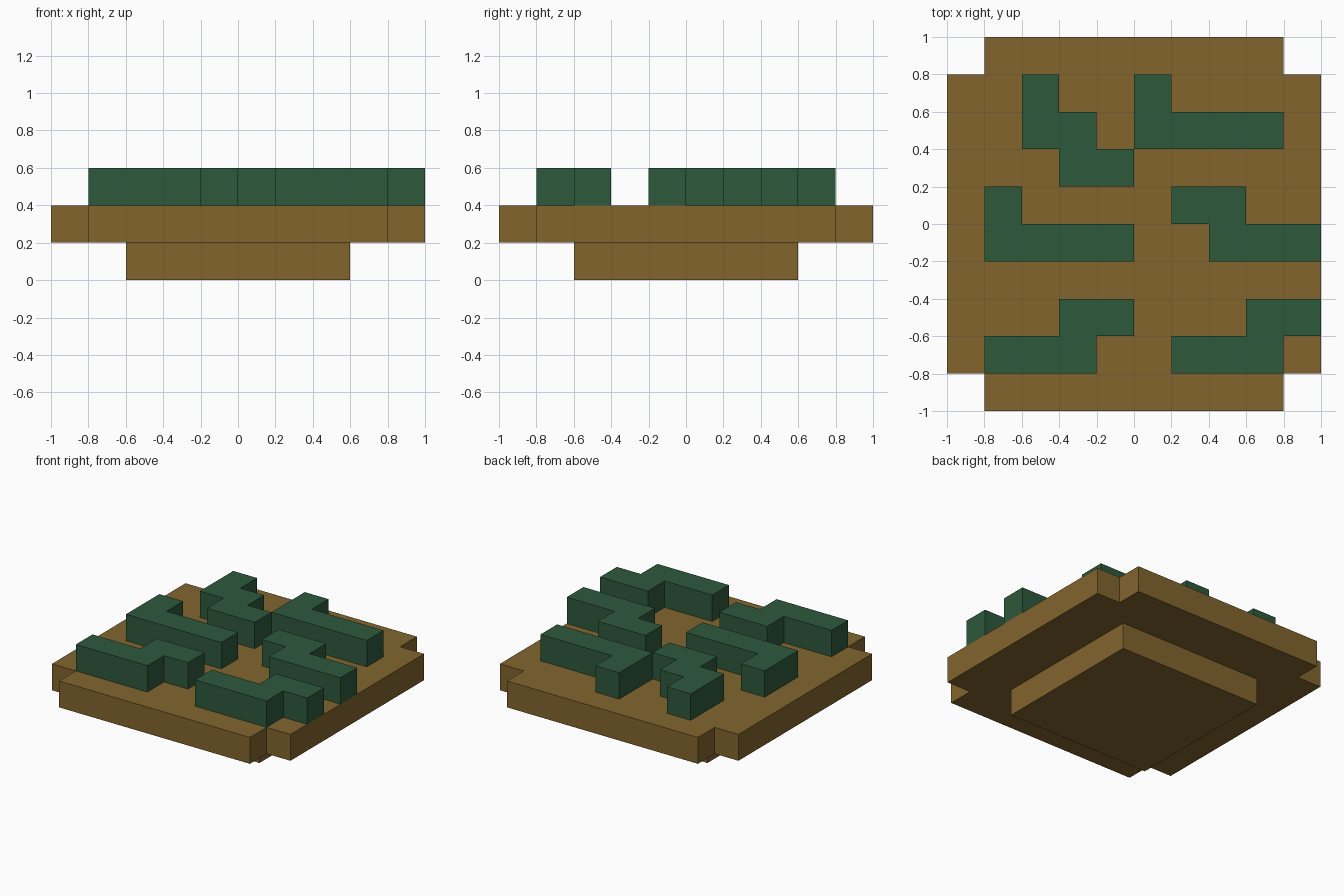
import bpy, bmesh

if "Cube" in bpy.data.objects:
    bpy.data.objects.remove(bpy.data.objects["Cube"])

CELL = 0.2  # everything sits on a square grid of this size


def material(name, color):
    m = bpy.data.materials.new(name)
    m.diffuse_color = (*color, 1)
    m.use_nodes = True
    m.node_tree.nodes["Principled BSDF"].inputs["Base Color"].default_value = m.diffuse_color
    return m


brown = material("earth_brown", (0.223, 0.130, 0.027))
green = material("hedge_green", (0.027, 0.098, 0.045))


def slab(name, outline, level, mat):
    """Extrude a counter-clockwise grid outline into a one-cell-high slab."""
    bm = bmesh.new()
    verts = [bm.verts.new((x * CELL, y * CELL, level * CELL)) for x, y in outline]
    face = bm.faces.new(verts)
    ext = bmesh.ops.extrude_face_region(bm, geom=[face], use_keep_orig=True)
    top = [v for v in ext["geom"] if isinstance(v, bmesh.types.BMVert)]
    bmesh.ops.translate(bm, verts=top, vec=(0, 0, CELL))
    bmesh.ops.recalc_face_normals(bm, faces=bm.faces)
    mesh = bpy.data.meshes.new(name)
    bm.to_mesh(mesh)
    bm.free()
    mesh.materials.append(mat)
    bpy.context.collection.objects.link(bpy.data.objects.new(name, mesh))


# Square foot and the wider ground slab with notched corners
slab("foot", [(-3, -3), (3, -3), (3, 3), (-3, 3)], 0, brown)
slab("ground", [(-4, -5), (4, -5), (4, -4), (5, -4), (5, 4), (4, 4),
                (4, 5), (-4, 5), (-4, 4), (-5, 4), (-5, -4), (-4, -4)], 1, brown)

# Stepped hedges standing on the ground slab
hedges = {
    "hedge_back_left": [(-3, 4), (-3, 2), (-2, 2), (-2, 1), (0, 1),
                        (0, 2), (-1, 2), (-1, 3), (-2, 3), (-2, 4)],
    "hedge_back_right": [(0, 4), (0, 2), (4, 2), (4, 3), (1, 3), (1, 4)],
    "hedge_middle_left": [(-4, 1), (-4, -1), (0, -1), (0, 0), (-3, 0), (-3, 1)],
    "hedge_middle_right": [(1, 1), (1, 0), (2, 0), (2, -1), (5, -1),
                           (5, 0), (3, 0), (3, 1)],
    "hedge_front_left": [(-4, -3), (-4, -4), (-1, -4), (-1, -3), (0, -3),
                         (0, -2), (-2, -2), (-2, -3)],
    "hedge_front_right": [(1, -3), (1, -4), (4, -4), (4, -3), (5, -3),
                          (5, -2), (3, -2), (3, -3)],
}
for name, outline in hedges.items():
    slab(name, outline, 2, green)
